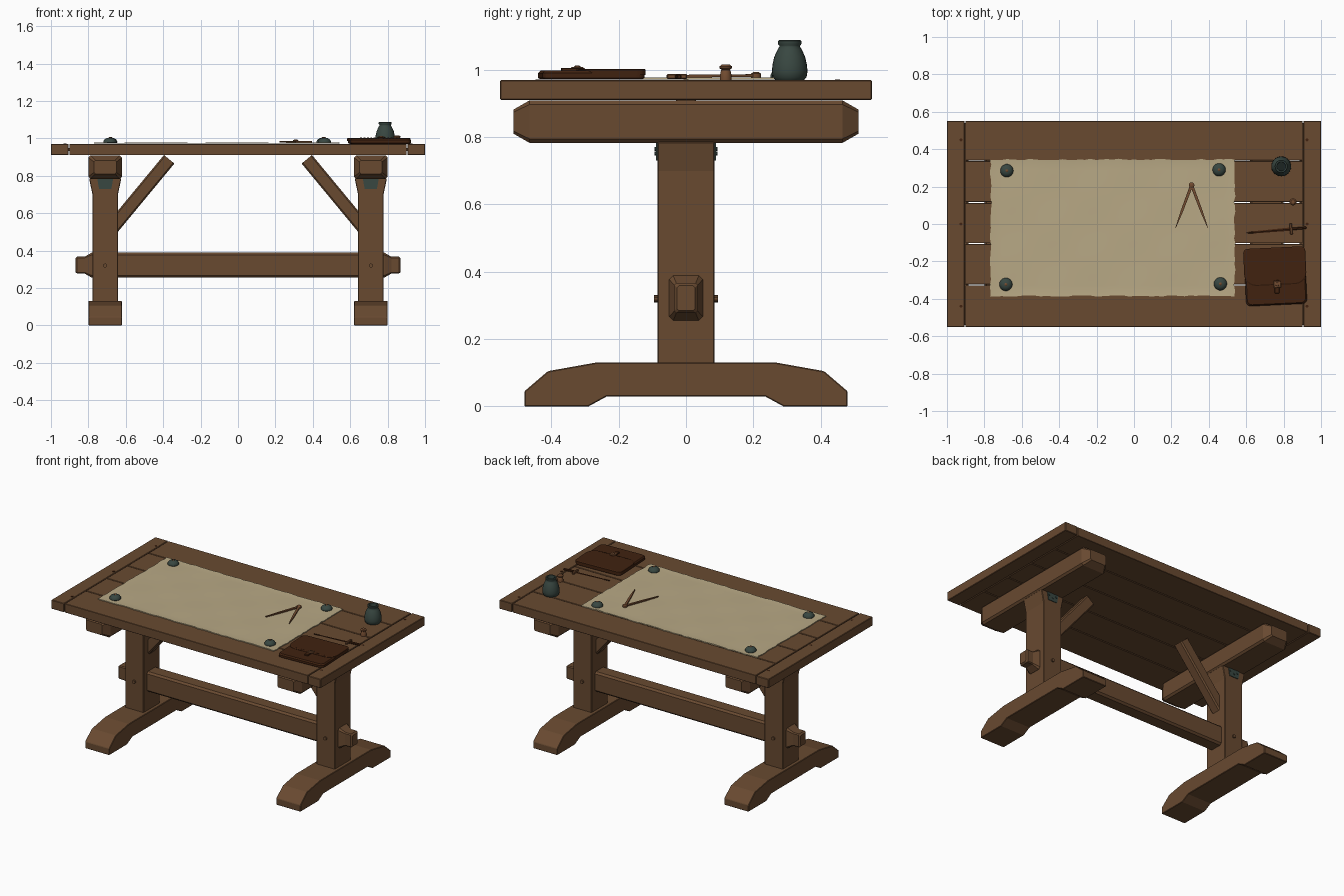
import bpy, bmesh, math, random
from mathutils import Matrix, Vector

if "Cube" in bpy.data.objects:
    bpy.data.objects.remove(bpy.data.objects["Cube"])
random.seed(4)

def material(name, c):
    m = bpy.data.materials.new(name)
    m.diffuse_color = (*c, 1)
    m.use_nodes = True
    m.node_tree.nodes["Principled BSDF"].inputs["Base Color"].default_value = m.diffuse_color
    return m

WOOD = material("oak brown", (0.14, 0.068, 0.03))
PAPER = material("parchment", (0.48, 0.395, 0.235))
IRON = material("dark green iron", (0.04, 0.063, 0.053))
LEATHER = material("dark leather", (0.052, 0.016, 0.005))
BRASS = material("warm brown brass", (0.17, 0.072, 0.03))
DARK = material("dark hollow", (0.012, 0.018, 0.016))

def finish(name, bm, mat, smooth=False, bevel=0):
    bmesh.ops.recalc_face_normals(bm, faces=bm.faces)
    me = bpy.data.meshes.new(name)
    bm.to_mesh(me)
    bm.free()
    me.materials.append(mat)
    ob = bpy.data.objects.new(name, me)
    bpy.context.collection.objects.link(ob)
    if bevel:
        b = ob.modifiers.new("bevel", 'BEVEL')
        b.width = bevel
        b.segments = 1
    if smooth:
        bpy.ops.object.select_all(action='DESELECT')
        ob.select_set(True)
        bpy.context.view_layer.objects.active = ob
        bpy.ops.object.shade_smooth_by_angle(angle=math.radians(40))
    return ob

def loft(name, rings, mat, **kw):
    bm = bmesh.new()
    vs = [[bm.verts.new(p) for p in r] for r in rings]
    n = len(vs[0])
    for a, b in zip(vs, vs[1:]):
        for i in range(n):
            j = (i + 1) % n
            bm.faces.new((a[i], a[j], b[j], b[i]))
    bm.faces.new(vs[0])
    bm.faces.new(vs[-1])
    return finish(name, bm, mat, **kw)

def box(name, c, s, mat, bevel=0, rot=0):
    bm = bmesh.new()
    bmesh.ops.create_cube(bm, size=1, matrix=Matrix.Translation(c) @ Matrix.Rotation(rot, 4, 'Z') @ Matrix.Diagonal((*s, 1)))
    return finish(name, bm, mat, bevel=bevel)

def lathe(name, c, prof, mat, n=20, smooth=True):
    return loft(name, [[(c[0] + r * math.cos(2 * math.pi * i / n), c[1] + r * math.sin(2 * math.pi * i / n), c[2] + z)
                        for i in range(n)] for r, z in prof], mat, smooth=smooth)

def chamfered(u, v, c):
    return [(u, v - c), (u - c, v), (c - u, v), (-u, v - c), (-u, c - v), (c - u, -v), (u - c, -v), (u, c - v)]

# table top: five planks and two breadboard ends
seams = [-0.552, -0.325, -0.105, 0.115, 0.338, 0.552]
for a, b in zip(seams, seams[1:]):
    box("top_plank", (0, (a + b) / 2, 0.94), (1.804, b - a - 0.005, 0.06), WOOD, 0.002)
for s in (-1, 1):
    box("breadboard_end", (s * 0.953, 0, 0.94), (0.094, 1.104, 0.06), WOOD, 0.003)
    box("end_tongue", (s * 0.9, 0, 0.94), (0.03, 1.08, 0.015), WOOD)
    for y in (-0.44, 0, 0.45):
        lathe("top_peg", (s * 0.925, y, 0.965), [(0.008, 0), (0.008, 0.0065)], LEATHER, 10, False)

# trestle ends
foot = [(0.48, 0), (0.48, 0.045), (0.41, 0.105), (0.27, 0.13), (-0.27, 0.13), (-0.41, 0.105),
        (-0.48, 0.045), (-0.48, 0), (-0.29, 0), (-0.235, 0.03), (0.235, 0.03), (0.29, 0)]
for s in (-1, 1):
    cx = s * 0.71
    loft("foot", [[(cx + d, y, z) for y, z in foot] for d in (-0.09, 0.09)], WOOD, bevel=0.003)
    loft("post", [[(cx + h * i, 0.085 * j, z) for i, j in ((1, 1), (-1, 1), (-1, -1), (1, -1))]
                  for z, h in ((0.125, 0.068), (0.70, 0.068), (0.785, 0.086))], WOOD, bevel=0.003)
    loft("top_beam", [[(cx + u, y, 0.846 + v) for u, v in chamfered(a, b, c)] for y, a, b, c in
                      ((-0.512, 0.06, 0.036, 0.008), (-0.465, 0.09, 0.063, 0.012),
                       (0.465, 0.09, 0.063, 0.012), (0.512, 0.06, 0.036, 0.008))], WOOD)
    # through peg, iron plates and rivets
    for f in (-1, 1):
        bm = bmesh.new()
        def pin(x, z, r, y, d):
            bmesh.ops.create_cone(bm, cap_ends=True, segments=10, radius1=r, radius2=r, depth=d,
                                  matrix=Matrix.Translation((x, f * y, z)) @ Matrix.Rotation(math.pi / 2, 4, 'X'))
        pin(cx, 0.32, 0.011, 0.085, 0.02)
        finish("stretcher_peg", bm, WOOD)
        loft("iron_plate", [[(cx + x, f * y, z) for x, z in ((-0.033, 0.73), (0.033, 0.73), (0.042, 0.782), (-0.042, 0.782))]
                            for y in (0.08, 0.089)], IRON)
        bm = bmesh.new()
        for x, z in ((-0.026, 0.765), (0.026, 0.765), (0, 0.752)):
            pin(cx + x, z, 0.006, 0.089, 0.009)
        finish("plate_rivets", bm, IRON)
    # diagonal brace
    a, b = Vector((s * 0.62, 0, 0.525)), Vector((s * 0.368, 0, 0.888))
    a = b + (Vector((s * 0.66, 0, 0.535)) - b) * 1.03
    d = (b - a).normalized()
    n = Vector((-d.z, 0, d.x))
    loft("brace", [[p + n * u + Vector((0, v, 0)) for u, v in chamfered(0.036, 0.035, 0.008)] for p in (a, b)], WOOD)

# stretcher with tenon ends
half = [(0.87, 0.027, 0.037, 0.006), (0.86, 0.035, 0.045, 0.006), (0.82, 0.035, 0.045, 0.006), (0.782, 0.05, 0.067, 0.012)]
st = [(-x, a, b, c) for x, a, b, c in half] + half[::-1]
loft("stretcher", [[(x, u, 0.322 + v) for u, v in chamfered(a, b, c)] for x, a, b, c in st], WOOD)

# parchment sheet with uneven edges
bm = bmesh.new()
bmesh.ops.create_grid(bm, x_segments=44, y_segments=26, size=0.5)
for v in bm.verts:
    x, y = v.co.x, v.co.y
    edge = max(abs(x), abs(y)) > 0.499
    j = random.uniform(-0.004, 0.004) if edge else 0
    v.co = (-0.114 + x * 1.305 + (j if abs(x) > 0.499 else 0), -0.02 + y * 0.73 + (j if abs(y) > 0.499 else 0),
            0.975 + 0.0008 * math.sin(x * 19) * math.cos(y * 13) + (0.002 if edge else 0))
ext = bmesh.ops.extrude_face_region(bm, geom=bm.faces[:])
for v in [g for g in ext["geom"] if isinstance(g, bmesh.types.BMVert)]:
    v.co.z = 0.9715
finish("parchment", bm, PAPER, smooth=True)

# domed paperweights
for x, y in ((-0.68, 0.285), (0.455, 0.29), (0.462, -0.32), (-0.685, -0.323)):
    lathe("paperweight", (x, y, 0.973), [(0.03, 0), (0.035, 0.004), (0.035, 0.01), (0.03, 0.02), (0.02, 0.027), (0.008, 0.03)], IRON, 18)
    lathe("paperweight_knob", (x, y, 1.0), [(0.007, 0), (0.008, 0.004), (0.004, 0.007)], BRASS, 10)

# ink jar
J = (0.787, 0.308, 0.97)
lathe("jar", J, [(0.043, 0), (0.05, 0.008), (0.053, 0.025), (0.051, 0.045), (0.046, 0.068), (0.036, 0.09), (0.031, 0.098),
                 (0.031, 0.102), (0.035, 0.107), (0.035, 0.115), (0.032, 0.118), (0.024, 0.118), (0.023, 0.09)], IRON, 24)
lathe("jar_ink", J, [(0.023, 0.09), (0.023, 0.093)], DARK, 24)

# small seal stamp
lathe("seal_stamp", (0.85, 0.118, 0.97), [(0.018, 0), (0.018, 0.012), (0.015, 0.026), (0.013, 0.03), (0.019, 0.035),
                                          (0.019, 0.04), (0.012, 0.046)], BRASS, 14)

# dividers
hx, hy = 0.308, 0.208
for tx in (0.222, 0.395):
    d = Vector((tx - hx, -0.022 - hy, 0))
    n = Vector((-d.y, d.x, 0)).normalized()
    loft("divider_leg", [[Vector((hx, hy, 0.983)) + d * t + n * w * i + Vector((0, 0, 0.004 * j - 0.002 * t))
                          for i, j in ((1, 1), (-1, 1), (-1, -1), (1, -1))]
                         for t, w in ((0, 0.008), (0.6, 0.0065), (0.8, 0.004), (1, 0.001))], BRASS)
lathe("divider_hinge", (hx, hy, 0.977), [(0.015, 0), (0.015, 0.012), (0.008, 0.016)], BRASS, 14)

# letter knife
rot = math.atan2(0.028, 0.32)
def along(t, z):
    return (0.6 + 0.32 * t, -0.048 + 0.028 * t, z)
loft("knife_blade", [[Vector(along(t, 0.976)) + Vector((0, w * i, 0.003 * j)) for i, j in ((1, 0), (0, 1), (-1, 0), (0, -1))]
                     for t, w in ((0, 0.001), (0.12, 0.006), (0.75, 0.009))], LEATHER)
box("knife_guard", along(0.75, 0.98), (0.014, 0.06, 0.016), BRASS, 0.003, rot)
box("knife_handle", along(0.88, 0.979), (0.08, 0.013, 0.013), LEATHER, 0.003, rot)

# leather satchel
M = Matrix.Translation((0.756, -0.281, 0)) @ Matrix.Rotation(0.047, 4, 'Z')
def rounded(hw, lo, hi, rlo, rhi, z):
    pts = []
    for k, (sx, cy, r) in enumerate(((1, hi - rhi, rhi), (-1, hi - rhi, rhi), (-1, lo + rlo, rlo), (1, lo + rlo, rlo))):
        for i in range(6):
            a = math.pi / 2 * (k + i / 5)
            pts.append(M @ Vector((sx * (hw - r) + r * math.cos(a), cy + r * math.sin(a), z)))
    return pts
loft("satchel_body", [rounded(0.163 - i, -0.152 + i, 0.152 - i, 0.025, 0.025, z) for z, i in
                      ((0.971, 0.008), (0.976, 0), (0.99, 0), (0.998, 0.007))], LEATHER)
loft("satchel_flap", [rounded(0.166 - i, -0.045 + i, 0.155 - i, 0.06, 0.025, z) for z, i in
                      ((0.985, 0), (1.0, 0), (1.003, 0.005))], LEATHER)
for i in range(12):
    p = M @ Vector((-0.1 + i * 0.2 / 11, -0.035, 1.003))
    box("flap_stitch", p, (0.01, 0.003, 0.002), BRASS if i % 12 == 99 else LEATHER, 0, 0.047)
box("clasp_strap", M @ Vector((0.005, -0.055, 1.0)), (0.026, 0.07, 0.012), LEATHER, 0.002, 0.047)
box("clasp_plate", M @ Vector((0.008, -0.042, 1.006)), (0.038, 0.036, 0.005), BRASS, 0.004, 0.047)
lathe("clasp_stud", M @ Vector((0.008, -0.042, 1.007)), [(0.01, 0), (0.009, 0.004), (0.004, 0.006)], BRASS, 12)
